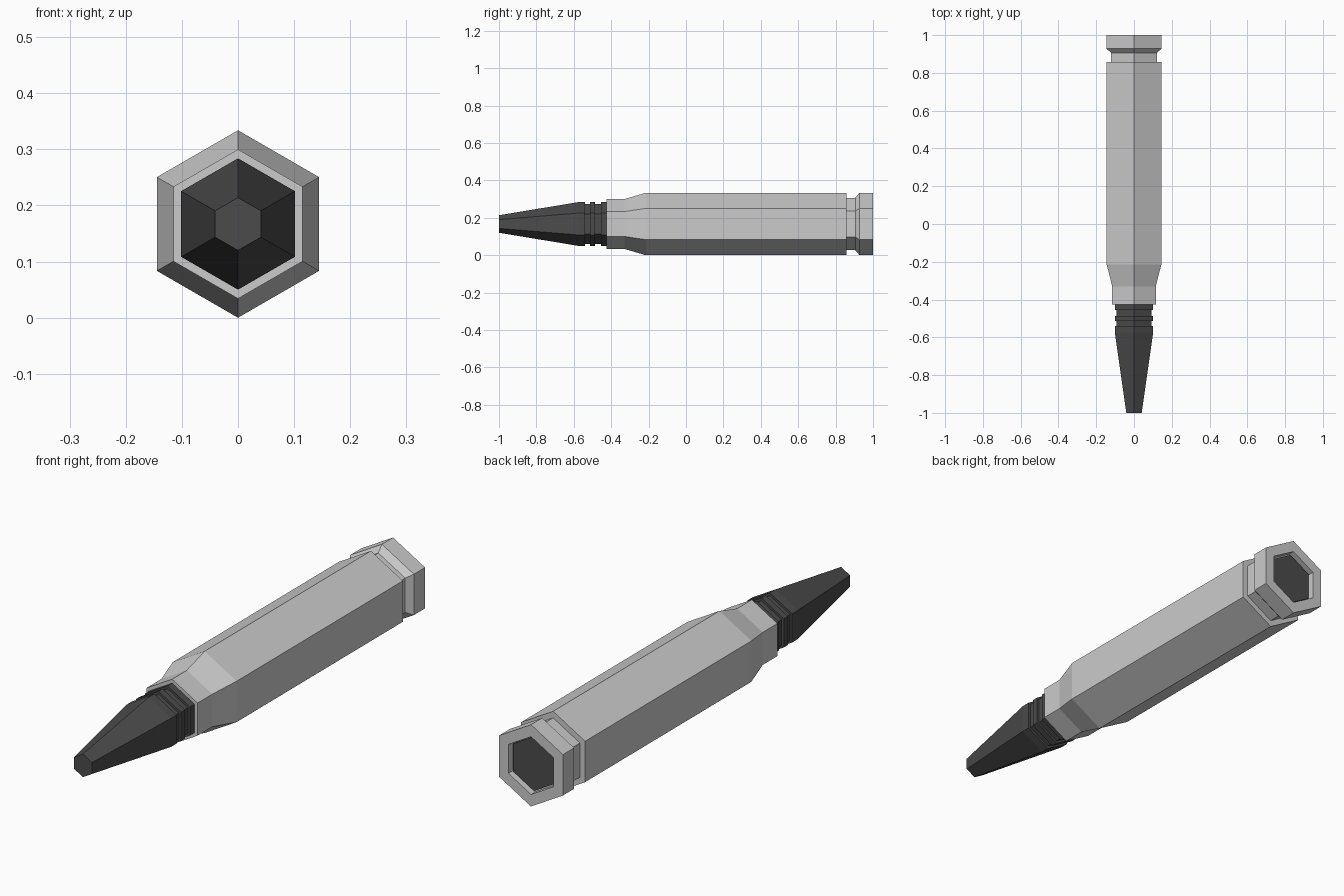
import bpy, bmesh, math

if "Cube" in bpy.data.objects:
    bpy.data.objects.remove(bpy.data.objects["Cube"])

CZ = 0.167  # axis height


def material(name, v):
    m = bpy.data.materials.new(name)
    m.diffuse_color = (v, v, v, 1)
    m.use_nodes = True
    m.node_tree.nodes["Principled BSDF"].inputs["Base Color"].default_value = m.diffuse_color
    return m


light = material("light grey", 0.6)
dark = material("dark grey", 0.07)


def hex_sweep(name, profile, mat):
    """Six-sided solid around the y axis from (y, radius) pairs, capped at both ends."""
    bm = bmesh.new()
    rings = [[bm.verts.new((r * math.sin(math.radians(60 * i)), y,
                            CZ + r * math.cos(math.radians(60 * i))))
              for i in range(6)] for y, r in profile]
    for a, b in zip(rings, rings[1:]):
        for i in range(6):
            j = (i + 1) % 6
            bm.faces.new((a[i], a[j], b[j], b[i]))
    bm.faces.new(rings[0])
    bm.faces.new(rings[-1])
    bmesh.ops.recalc_face_normals(bm, faces=bm.faces)
    me = bpy.data.meshes.new(name)
    bm.to_mesh(me)
    bm.free()
    me.materials.append(mat)
    ob = bpy.data.objects.new(name, me)
    bpy.context.collection.objects.link(ob)


# Outer case: neck, shoulder, body, rim groove, rim and recessed base
hex_sweep("case", [(-0.425, 0.133), (-0.33, 0.133), (-0.215, 0.167), (0.857, 0.167),
                   (0.857, 0.14), (0.905, 0.14), (0.928, 0.167), (1.0, 0.167),
                   (1.0, 0.118), (0.97, 0.118)], light)

# Dark disc in the base recess
hex_sweep("base_cap", [(0.96, 0.111), (0.98, 0.111)], dark)

# Tapered tip with ridges where it enters the neck
tip = [(-1.0, 0.047), (-0.575, 0.117), (-0.54, 0.117)]
for y in (-0.513, -0.455):
    tip += [(tip[-1][0], 0.106), (y, 0.106), (y, 0.117), (y + 0.027, 0.117)]
tip += [(-0.41, 0.117)]
hex_sweep("tip", tip, dark)
